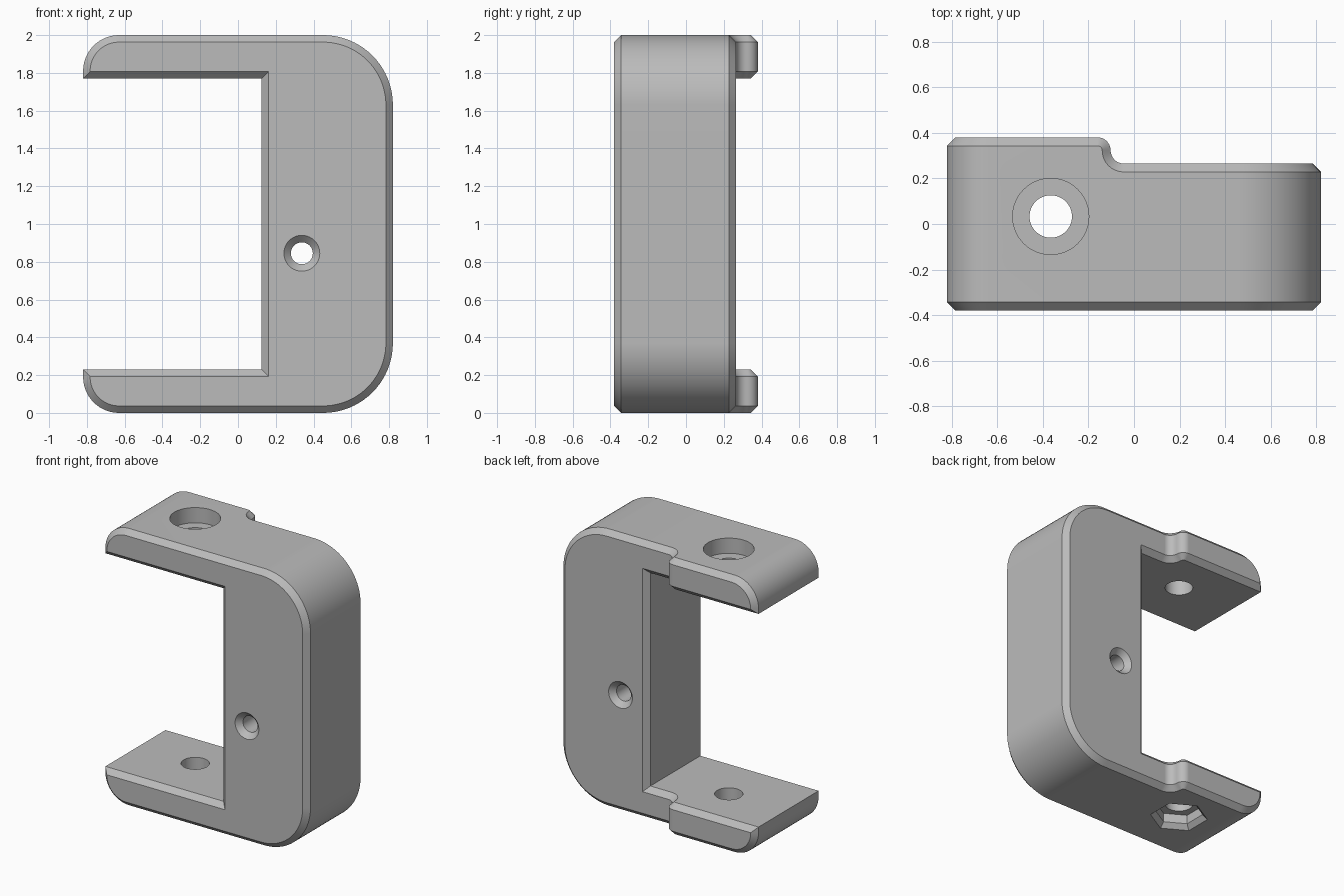
import bpy
import bmesh
from math import sin, cos, pi, radians
from mathutils import Matrix

cube = bpy.data.objects.get("Cube")
if cube:
    bpy.data.objects.remove(cube, do_unlink=True)

C = 0.037                      # chamfer width
FRONT, BACK, TAB = -0.38, 0.265, 0.38
HALF_W, ARM_Z, WALL_X = 0.82, 1.77, 0.125

grey = bpy.data.materials.new("plain grey")
grey.use_nodes = True
grey.diffuse_color = (0.5, 0.5, 0.5, 1)
grey.node_tree.nodes["Principled BSDF"].inputs["Base Color"].default_value = (0.5, 0.5, 0.5, 1)


def arc(cx, cy, r, a0, a1, n):
    angles = [radians(a0 + (a1 - a0) * i / n) for i in range(n + 1)]
    return [(cx + r * cos(a), cy + r * sin(a)) for a in angles]


def make_object(name, bm):
    bmesh.ops.recalc_face_normals(bm, faces=bm.faces)
    mesh = bpy.data.meshes.new(name)
    bm.to_mesh(mesh)
    bm.free()
    mesh.materials.append(grey)
    obj = bpy.data.objects.new(name, mesh)
    bpy.context.collection.objects.link(obj)
    return obj


def back_y(x):
    return TAB if x < -0.1 else BACK


# Rounded step in the back, as (x, y) pairs: surface and chamfer foot
r = (TAB - BACK) / 2
mid = BACK + r
surface = arc(-0.045, mid, r, 270, 180, 8) + arc(-0.16, mid, r, 0, 90, 8)[1:]
foot = arc(-0.045, mid, r + C, 270, 180, 8) + arc(-0.16, mid, r - C, 0, 90, 8)[1:]


def step_run(z, z_in):
    return [(q[0], z, q[1], p[0], z_in, p[1]) for p, q in zip(surface, foot)]


def rounded(cx, cz, rad, a0, a1, n):
    pairs = zip(arc(cx, cz, rad, a0, a1, n), arc(cx, cz, rad - C, a0, a1, n))
    return [(o[0], o[1], back_y(cx) - C, i[0], i[1], back_y(cx)) for o, i in pairs]


def corner(x, z):
    return [(x, z, back_y(x) - C, x + C, z + C, back_y(x))]


# Upper half outline: outer x, z, y then inset x, z, y
big = rounded(HALF_W - 0.37, 2 - 0.37, 0.37, 0, 90, 20)
tip = rounded(0.19 - HALF_W, 2 - 0.19, 0.19, 90, 180, 14) + corner(-HALF_W, ARM_Z)
top_step = step_run(2, 2 - C)
under_step = step_run(ARM_Z, ARM_Z + C)[::-1]
half = big + top_step + tip + under_step + corner(WALL_X, ARM_Z)
outline = half + [(a, 2 - b, c, d, 2 - e, f) for a, b, c, d, e, f in reversed(half)]
count = len(outline)

# Bracket body: four rings, front cap and stepped back cap
bm = bmesh.new()
rings = [
    [bm.verts.new((p[3], FRONT, p[4])) for p in outline],
    [bm.verts.new((p[0], FRONT + C, p[1])) for p in outline],
    [bm.verts.new((p[0], p[2], p[1])) for p in outline],
    [bm.verts.new((p[3], p[5], p[4])) for p in outline],
]
for lower, upper in zip(rings, rings[1:]):
    for i in range(count):
        j = (i + 1) % count
        bm.faces.new((lower[i], lower[j], upper[j], upper[i]))
bm.faces.new(rings[0])

cap = rings[3]
s0 = len(big)
s1 = s0 + len(top_step) - 1
u0 = s1 + len(tip) + 1
u1 = u0 + len(under_step) - 1
main = list(range(s0 + 1)) + list(range(u1, len(half)))
bm.faces.new([cap[i] for i in main + [count - 1 - i for i in reversed(main)]])
for flip in (False, True):
    def v(i):
        return cap[count - 1 - i] if flip else cap[i]
    bm.faces.new([v(i) for i in range(s1, u0 + 1)])
    for k in range(len(top_step) - 1):
        bm.faces.new((v(s0 + k), v(s0 + k + 1), v(u1 - k - 1), v(u1 - k)))
bracket = make_object("bracket_body", bm)


def cut(name, sections, sides, matrix):
    """Subtract a turned shape given by (height, radius) sections."""
    bm = bmesh.new()
    loops = []
    for h, rad in sections:
        loops.append([bm.verts.new((rad * cos(a), rad * sin(a), h))
                      for a in (pi / 2 + 2 * pi * i / sides for i in range(sides))])
    for a, b in zip(loops, loops[1:]):
        for i in range(sides):
            j = (i + 1) % sides
            bm.faces.new((a[i], a[j], b[j], b[i]))
    bm.faces.new(loops[0])
    bm.faces.new(loops[-1])
    cutter = make_object(name, bm)
    cutter.matrix_world = matrix
    cutter.hide_render = True
    mod = bracket.modifiers.new(name, "BOOLEAN")
    mod.operation = "DIFFERENCE"
    mod.solver = "EXACT"
    mod.object = cutter
    bpy.ops.object.modifier_apply(modifier=name)
    bpy.data.objects.remove(cutter, do_unlink=True)


bpy.ops.object.select_all(action="DESELECT")
bpy.context.view_layer.objects.active = bracket
bracket.select_set(True)

# Bolt hole with round counterbore above and hexagonal nut pocket below
bolt = Matrix.Translation((-0.365, 0.033, 0))
BOLT_R, BORE_R = 0.093, 0.167
cut("counterbore", [(2.1, BORE_R), (1.89, BORE_R), (1.89, BOLT_R), (1.6, BOLT_R)], 48, bolt)
cut("nut_pocket", [(-0.035, 0.226), (0.035, 0.16), (0.1, 0.16)], 6, bolt)
cut("lower_bolt_hole", [(0.05, BOLT_R), (0.4, BOLT_R)], 48, bolt)

# Screw hole through the upright, countersunk at both ends
PIN_R = 0.058
screw = Matrix.Translation((0.338, 0, 0.845)) @ Matrix.Rotation(-pi / 2, 4, "X")
cut("screw_hole", [(FRONT - C, PIN_R + 2 * C), (FRONT + C, PIN_R),
                   (BACK - C, PIN_R), (BACK + C, PIN_R + 2 * C)], 40, screw)

bpy.ops.object.shade_smooth_by_angle(angle=radians(30))
weighted = bracket.modifiers.new("even_shading", "WEIGHTED_NORMAL")
weighted.keep_sharp = True
